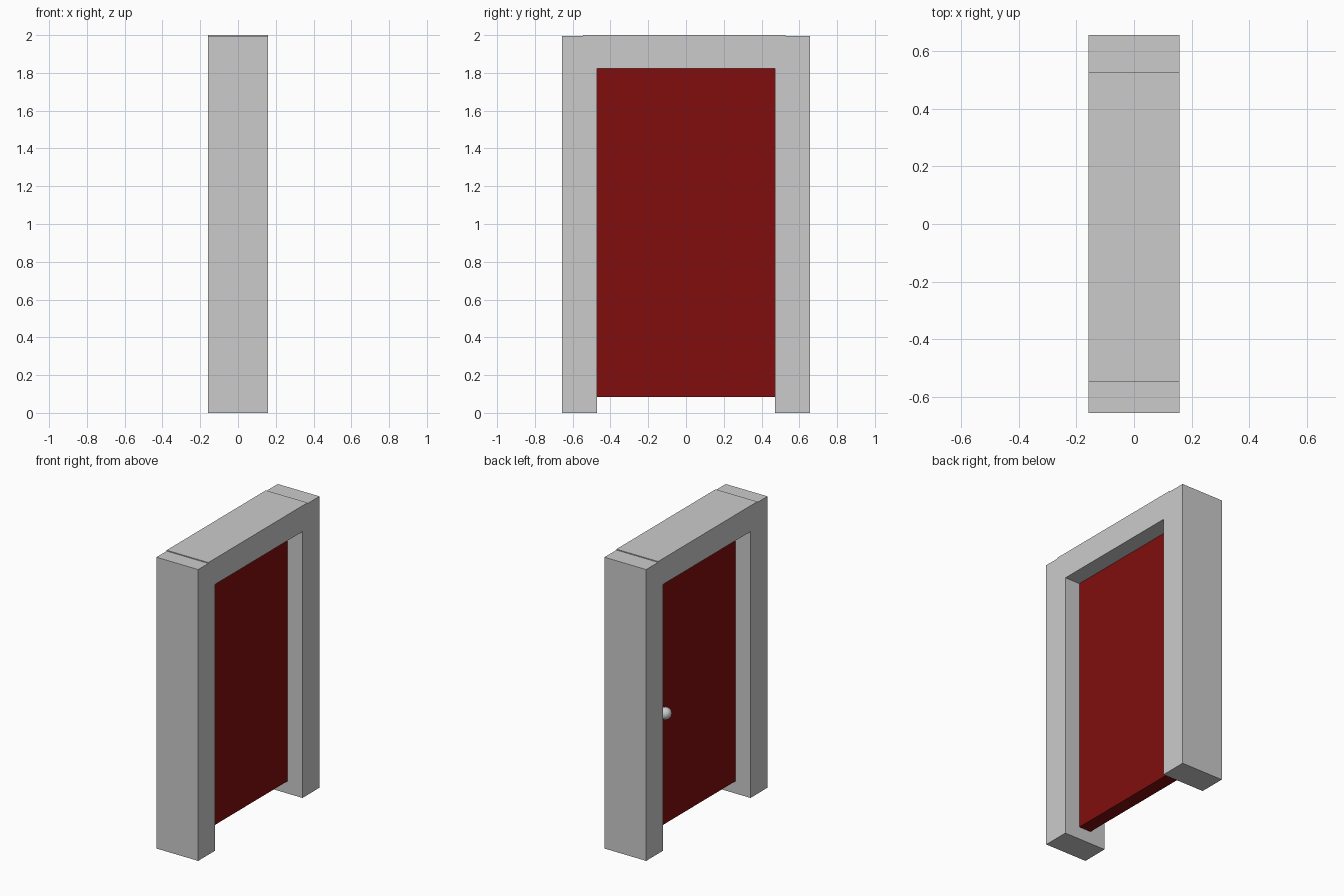
import bpy, bmesh
from mathutils import Matrix, Vector

if "Cube" in bpy.data.objects:
    bpy.data.objects.remove(bpy.data.objects["Cube"])


def finish(name, bm, color=None):
    bmesh.ops.recalc_face_normals(bm, faces=bm.faces)
    mesh = bpy.data.meshes.new(name)
    bm.to_mesh(mesh)
    bm.free()
    obj = bpy.data.objects.new(name, mesh)
    bpy.context.collection.objects.link(obj)
    if color:
        mat = bpy.data.materials.new(name + "_paint")
        mat.diffuse_color = color
        mat.use_nodes = True
        mat.node_tree.nodes["Principled BSDF"].inputs["Base Color"].default_value = mat.diffuse_color
        mesh.materials.append(mat)
    return obj


def extrude_x(name, profile, half, color=None):
    """Extrude a (y, z) outline symmetrically along x."""
    bm = bmesh.new()
    face = bm.faces.new([bm.verts.new((-half, y, z)) for y, z in profile])
    new = bmesh.ops.extrude_face_region(bm, geom=[face], use_keep_orig=True)
    verts = [g for g in new["geom"] if isinstance(g, bmesh.types.BMVert)]
    bmesh.ops.translate(bm, verts=verts, vec=(2 * half, 0, 0))
    return finish(name, bm, color)


# Frame: two posts and a lintel standing slightly proud on top
extrude_x("door_frame", [
    (-0.656, 0), (-0.472, 0), (-0.472, 1.823), (0.472, 1.823), (0.472, 0),
    (0.656, 0), (0.656, 1.994), (0.527, 1.994), (0.527, 2.0),
    (-0.546, 2.0), (-0.546, 1.994), (-0.656, 1.994)], 0.158)

# Red door panel, raised above the floor
extrude_x("door_panel", [(-0.472, 0.085), (0.472, 0.085),
                         (0.472, 1.823), (-0.472, 1.823)],
          0.045, (0.22, 0.004, 0.004, 1))

# Knob on the left (-x) side only, with a short stem
knob_pos = Vector((-0.095, 0.36, 0.88))
bm = bmesh.new()
bmesh.ops.create_uvsphere(bm, u_segments=32, v_segments=16, radius=0.041,
                          matrix=Matrix.Translation(knob_pos))
bmesh.ops.create_cone(bm, cap_ends=True, segments=24, radius1=0.018,
                      radius2=0.018, depth=0.05,
                      matrix=Matrix.Translation(knob_pos + Vector((0.03, 0, 0)))
                      @ Matrix.Rotation(1.570796, 4, 'Y'))
knob = finish("door_knob", bm)
bpy.context.view_layer.objects.active = knob
knob.select_set(True)
bpy.ops.object.shade_smooth_by_angle()
